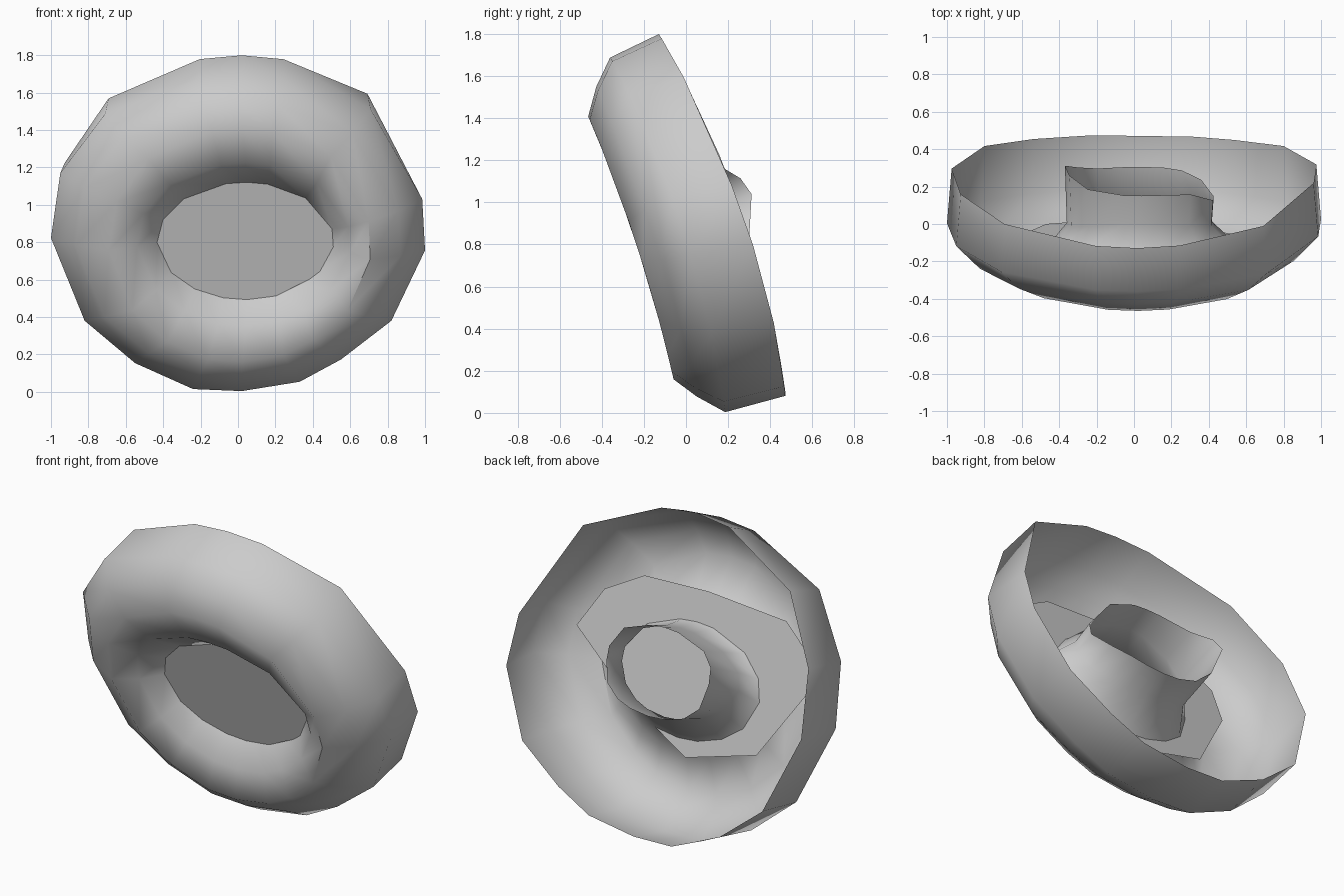
import bpy, bmesh, math

if "Cube" in bpy.data.objects:
    bpy.data.objects.remove(bpy.data.objects["Cube"])

grey = bpy.data.materials.new("plain grey")
grey.diffuse_color = (0.6, 0.6, 0.6, 1)
grey.use_nodes = True
grey.node_tree.nodes["Principled BSDF"].inputs["Base Color"].default_value = grey.diffuse_color

CT, ST = math.cos(math.radians(18)), math.sin(math.radians(18))


def tilt(x, p, q):
    """x across, p up the leaning ring, q back along its axis."""
    return (x, -ST * p + CT * q, 0.9 + CT * p + ST * q)


def make(name, bm):
    mesh = bpy.data.meshes.new(name)
    bm.to_mesh(mesh)
    bm.free()
    ob = bpy.data.objects.new(name, mesh)
    bpy.context.collection.objects.link(ob)
    mesh.materials.append(grey)
    return ob


# uneven outer outline of the ring (x, height from centre)
outline = [(-1, -.05), (-.95, .32), (-.71, .665), (-.21, .87), (.02, .89),
           (.25, .87), (.71, .69), (.985, .17), (1, -.12), (.82, -.51),
           (.55, -.72), (.33, -.84), (.02, -.89), (-.24, -.88),
           (-.55, -.74), (-.82, -.51)]

# outer wall, rounded front, inner funnel:
# half width, half height, x shift, p shift, q at top/bottom, q at sides
rings = [(.975, .92, 0, -.015, .175, .27),
         (1.0, .895, 0, -.025, -.10, -.02),
         (.87, .78, 0, -.025, -.205, -.165),
         (.70, .66, .01, -.03, -.285, -.255),
         (.57, .46, .03, -.04, -.24, -.20),
         (.47, .31, .04, -.055, -.09, -.105),
         (.39, .25, .03, -.01, .08, .0),
         (.40, .25, .03, 0, .24, .24)]

# hollow ring shell, open at the back
bm = bmesh.new()
loops = []
for k, (rx, rp, cx, cp, qt, qs) in enumerate(rings):
    loop = []
    for ox, oz in outline:
        t = math.atan2(oz / .9, ox)
        c, s = math.cos(t), math.sin(t)
        # irregular outline fades to an ellipse toward the hole
        f = 1 + (math.hypot(ox, oz / .9) - 1) * max(0, 1 - max(0, k - 1) / 4)
        q = qs + (qt - qs) * s * s
        p = cp + rp * f * s
        if k == 0:
            q -= .02 * s  # lower rim reaches further back
            p -= .06 * c * c
        if k == len(rings) - 1:
            q -= .1 * c ** 5  # slanted back lip with a side tip
            p += .05 * max(0, -c) ** 5
        loop.append(bm.verts.new(tilt(cx + rx * f * c, p, q)))
    loops.append(loop)
n = len(outline)
for a, b in zip(loops, loops[1:]):
    for i in range(n):
        j = (i + 1) % n
        bm.faces.new((a[i], b[i], b[j], a[j]))
bmesh.ops.recalc_face_normals(bm, faces=bm.faces)
shell = make("ring_shell", bm)
# outward side must face the front
if sum(p.normal.y * p.area for p in shell.data.polygons) > 0:
    shell.data.flip_normals()
bpy.context.view_layer.objects.active = shell
shell.select_set(True)
bpy.ops.object.shade_smooth_by_angle(angle=math.radians(55))

# flat plate closing the hole, leaning forward with the ring
bm = bmesh.new()
plate = [(.81, .02), (.67, .25), (.43, .38), (.01, .395), (-.52, .36),
         (-.70, .215), (-.725, .01), (-.47, -.38), (-.02, -.5), (.38, -.30)]
bm.faces.new([bm.verts.new((x, -.11 - .29 * h, .9 + h)) for x, h in plate])
make("centre_plate", bm)
